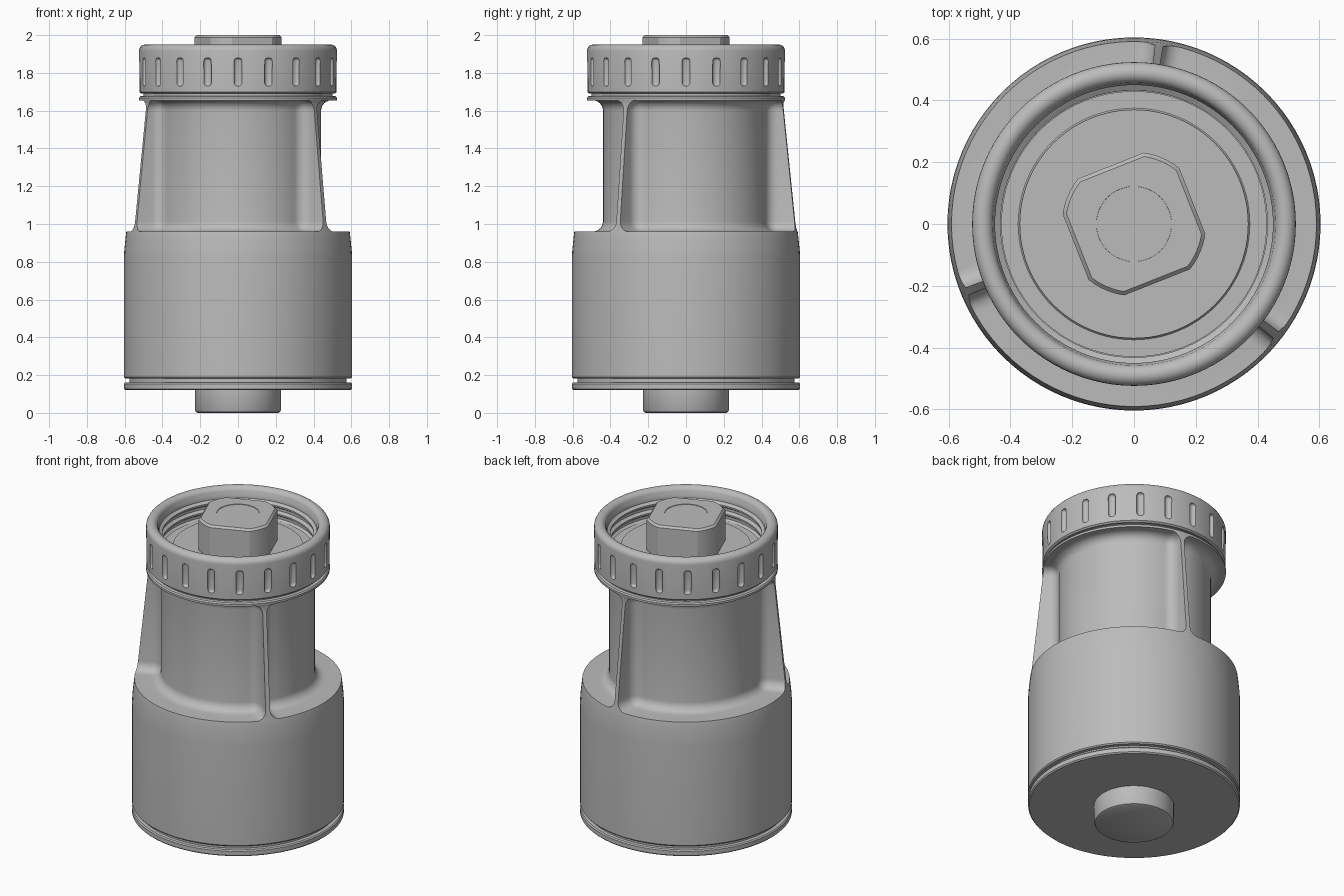
import bpy, bmesh, math
from mathutils import Matrix, Vector

if "Cube" in bpy.data.objects:
    bpy.data.objects.remove(bpy.data.objects["Cube"])

grey = bpy.data.materials.new("plain_grey")
grey.use_nodes = True
COLOUR = (0.5, 0.5, 0.5, 1)
grey.diffuse_color = COLOUR
grey.node_tree.nodes["Principled BSDF"].inputs["Base Color"].default_value = COLOUR


def make_object(name, bm):
    bmesh.ops.recalc_face_normals(bm, faces=bm.faces)
    mesh = bpy.data.meshes.new(name)
    bm.to_mesh(mesh)
    bm.free()
    mesh.materials.append(grey)
    obj = bpy.data.objects.new(name, mesh)
    bpy.context.collection.objects.link(obj)
    return obj


def activate(obj):
    bpy.ops.object.select_all(action='DESELECT')
    obj.select_set(True)
    bpy.context.view_layer.objects.active = obj


def smooth(obj):
    activate(obj)
    bpy.ops.object.shade_smooth_by_angle(angle=math.radians(32))


def revolve(name, profile, closed=False, steps=96):
    """Spin an (r, z) profile around the z axis."""
    bm = bmesh.new()
    verts = [bm.verts.new((r, 0, z)) for r, z in profile]
    edges = [bm.edges.new(p) for p in zip(verts, verts[1:])]
    if closed:
        edges.append(bm.edges.new((verts[-1], verts[0])))
    bmesh.ops.spin(bm, geom=verts + edges, cent=(0, 0, 0), axis=(0, 0, 1),
                   angle=math.tau, steps=steps, use_duplicate=False)
    bmesh.ops.remove_doubles(bm, verts=bm.verts, dist=0.0005)
    return make_object(name, bm)


def prism(bm, outline, z0, z1):
    """Extrude a flat outline from z0 to z1."""
    face = bm.faces.new([bm.verts.new((x, y, z0)) for x, y in outline])
    out = bmesh.ops.extrude_face_region(bm, geom=[face])
    top = [v for v in out["geom"] if isinstance(v, bmesh.types.BMVert)]
    bmesh.ops.translate(bm, verts=top, vec=(0, 0, z1 - z0))


def polar(r, degrees):
    a = math.radians(degrees)
    return r * math.cos(a), r * math.sin(a)


def cut(obj, cutter, radius, segments):
    """Round the cutter's edges, subtract it and remove it."""
    cutter.hide_render = True
    bevel = cutter.modifiers.new("round", 'BEVEL')
    bevel.width, bevel.segments = radius, segments
    bevel.limit_method, bevel.angle_limit = 'ANGLE', math.radians(40)
    activate(cutter)
    bpy.ops.object.modifier_apply(modifier=bevel.name)
    boolean = obj.modifiers.new("cut", 'BOOLEAN')
    boolean.object, boolean.solver = cutter, 'EXACT'
    activate(obj)
    bpy.ops.object.modifier_apply(modifier=boolean.name)
    bpy.data.objects.remove(cutter)


# Main body: wide base with a groove, tapered neck and top flange
body = revolve("body", [
    (0, .12), (.597, .12), (.604, .127), (.604, .153), (.598, .16), (.575, .16),
    (.575, .183), (.598, .183), (.604, .19), (.604, .82), (.602, .86), (.597, .91),
    (.592, .955), (.586, .98), (.522, 1.6), (.518, 1.64), (.524, 1.655),
    (.524, 1.668), (.518, 1.676), (.5, 1.678), (.5, 1.7), (.43, 1.7), (.43, 1.78),
    (.375, 1.78), (.37, 1.785), (.37, 1.8), (0, 1.8)])

# Three rounded pockets leave three thin ribs around the neck
bm = bmesh.new()
for rib in (82, 202, 322):
    start, end = rib + 1.3, rib + 118.7
    inner = [start, end]
    arc = [start + 11 + i * (end - start - 22) / 18 for i in range(19)]
    angles = [start] + arc + [end]
    outline = [polar(.44, a) for a in angles] + [polar(.85, a) for a in reversed(angles)]
    prism(bm, outline, .96, 1.655)
cut(body, make_object("pocket_cutter", bm), .055, 6)
smooth(body)

# Screw ring: rounded rim, threaded bore
rim = [(.49 + .034 * math.cos(t), 1.916 + .034 * math.sin(t))
       for t in (math.pi * i / 10 for i in range(11))]
thread = []
for i in range(3):
    z = 1.885 - i * .05
    thread += [(.45, z), (.432, z - .012), (.432, z - .022), (.45, z - .034)]
ring = revolve("screw_ring", [(.45, 1.69), (.512, 1.69), (.522, 1.698)] + rim
               + [(.45, 1.905)] + thread, closed=True)

# Twenty grip slots around the ring
bm = bmesh.new()
for i in range(20):
    spin = Matrix.Rotation(math.tau * i / 20 + math.pi / 2, 4, 'Z')
    place = spin @ Matrix.Translation(Vector((.535, 0, 1.805)))
    bmesh.ops.create_cube(bm, size=1, matrix=place @ Matrix.Diagonal((.06, .042, .15, 1)))
cut(ring, make_object("slot_cutter", bm), .018, 4)
smooth(ring)

# Drive stud: round bar with four flats, chamfered top and shallow centre mark
bm = bmesh.new()
outline = [polar(.233, 21.6 + 90 * k + 29.4 + 31.2 * i / 6)
           for k in range(4) for i in range(7)]
prism(bm, outline, 1.75, 2)
top_edges = [e for e in bm.edges if all(v.co.z > 1.99 for v in e.verts)]
bmesh.ops.bevel(bm, geom=top_edges, offset=.012, segments=1, affect='EDGES')
stud = make_object("drive_stud", bm)
bm = bmesh.new()
prism(bm, [polar(.122, i * 7.5) for i in range(48)], 1.997, 2.1)
cut(stud, make_object("mark_cutter", bm), .0005, 1)
smooth(stud)

# Bottom boss
boss = revolve("bottom_boss", [(0, 0), (.212, 0), (.222, .005), (.228, .016),
                               (.228, .13), (0, .13)], steps=64)
smooth(boss)
